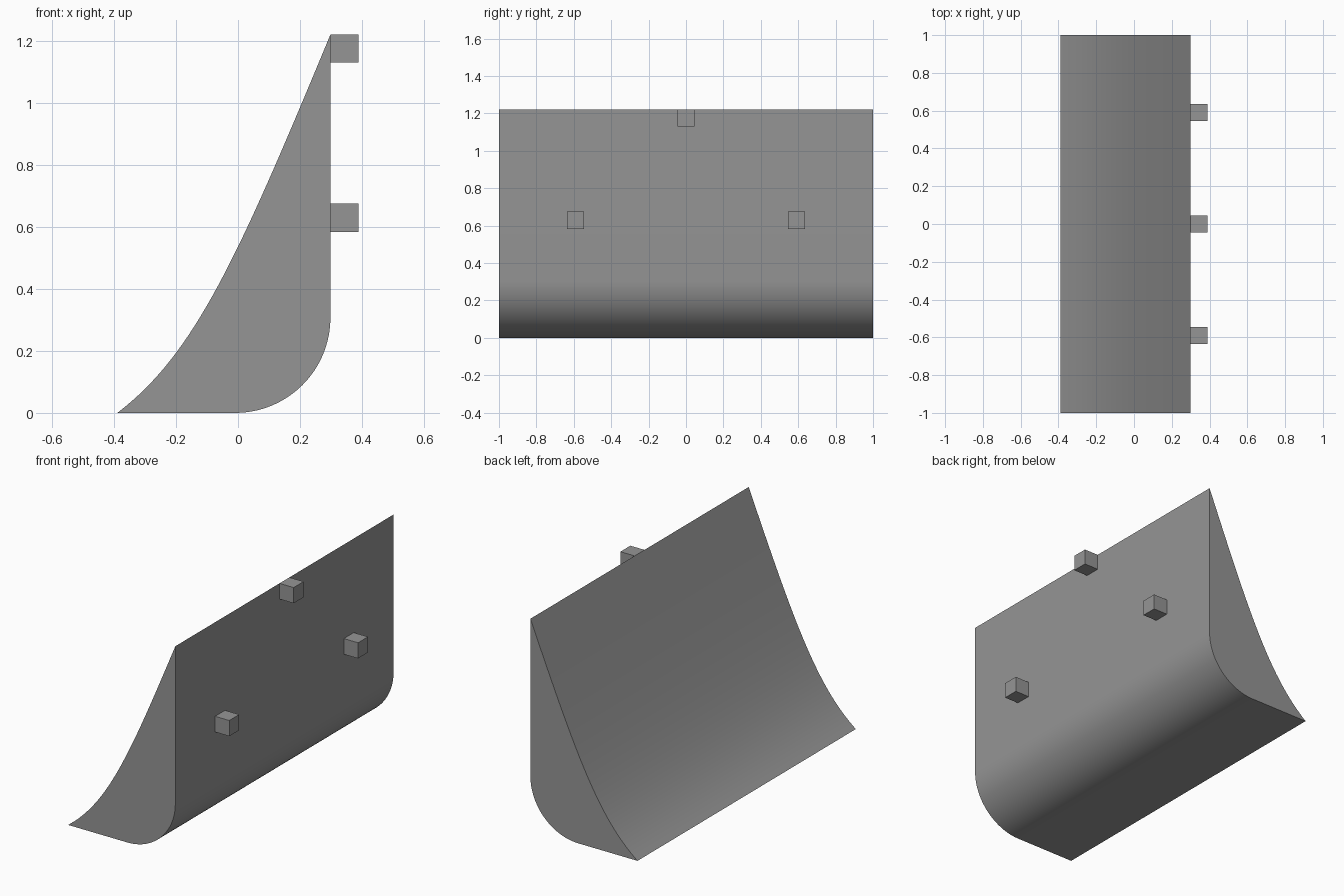
import bpy, bmesh, math
from mathutils import Vector

if "Cube" in bpy.data.objects:
    bpy.data.objects.remove(bpy.data.objects["Cube"])

grey = bpy.data.materials.new("mid grey")
grey.diffuse_color = (0.3, 0.3, 0.3, 1)
grey.use_nodes = True
grey.node_tree.nodes["Principled BSDF"].inputs["Base Color"].default_value = grey.diffuse_color

LEFT, BACK, TOP, R = -0.389, 0.298, 1.22, 0.307
HALF = 1.0


def finish(name, bm):
    bmesh.ops.recalc_face_normals(bm, faces=bm.faces)
    mesh = bpy.data.meshes.new(name)
    bm.to_mesh(mesh)
    bm.free()
    mesh.materials.append(grey)
    obj = bpy.data.objects.new(name, mesh)
    bpy.context.collection.objects.link(obj)
    return obj


def bezier(a, b, c, d, n):
    for i in range(n + 1):
        t = i / n
        s = 1 - t
        yield tuple(s**3 * p + 3 * s * s * t * q + 3 * s * t * t * r + t**3 * w
                    for p, q, r, w in zip(a, b, c, d))


# Profile: concave sloping face, straight back, rounded lower corner, flat base
profile = list(bezier((LEFT, 0), (-0.14, 0.19), (-0.003, 0.494), (BACK, TOP), 32))
for i in range(25):
    a = -math.pi / 2 * i / 24
    profile.append((BACK - R + R * math.cos(a), R + R * math.sin(a)))

# Body: the profile extruded along y
bm = bmesh.new()
face = bm.faces.new([bm.verts.new((x, -HALF, z)) for x, z in profile])
ext = bmesh.ops.extrude_face_region(bm, geom=[face], use_keep_orig=True)
verts = [v for v in ext["geom"] if isinstance(v, bmesh.types.BMVert)]
bmesh.ops.translate(bm, vec=(0, 2 * HALF, 0), verts=verts)
body = finish("curved_body", bm)
bpy.context.view_layer.objects.active = body
body.select_set(True)
bpy.ops.object.shade_smooth_by_angle(angle=math.radians(30))

# Pegs: three small cubes on the straight back
PEG = 0.091
for name, y, z in (("top_peg", 0, TOP - PEG / 2),
                   ("front_peg", -0.59, 0.629), ("rear_peg", 0.59, 0.629)):
    bm = bmesh.new()
    bmesh.ops.create_cube(bm, size=PEG)
    bmesh.ops.translate(bm, vec=Vector((BACK + PEG / 2, y, z)), verts=bm.verts)
    finish(name, bm)
